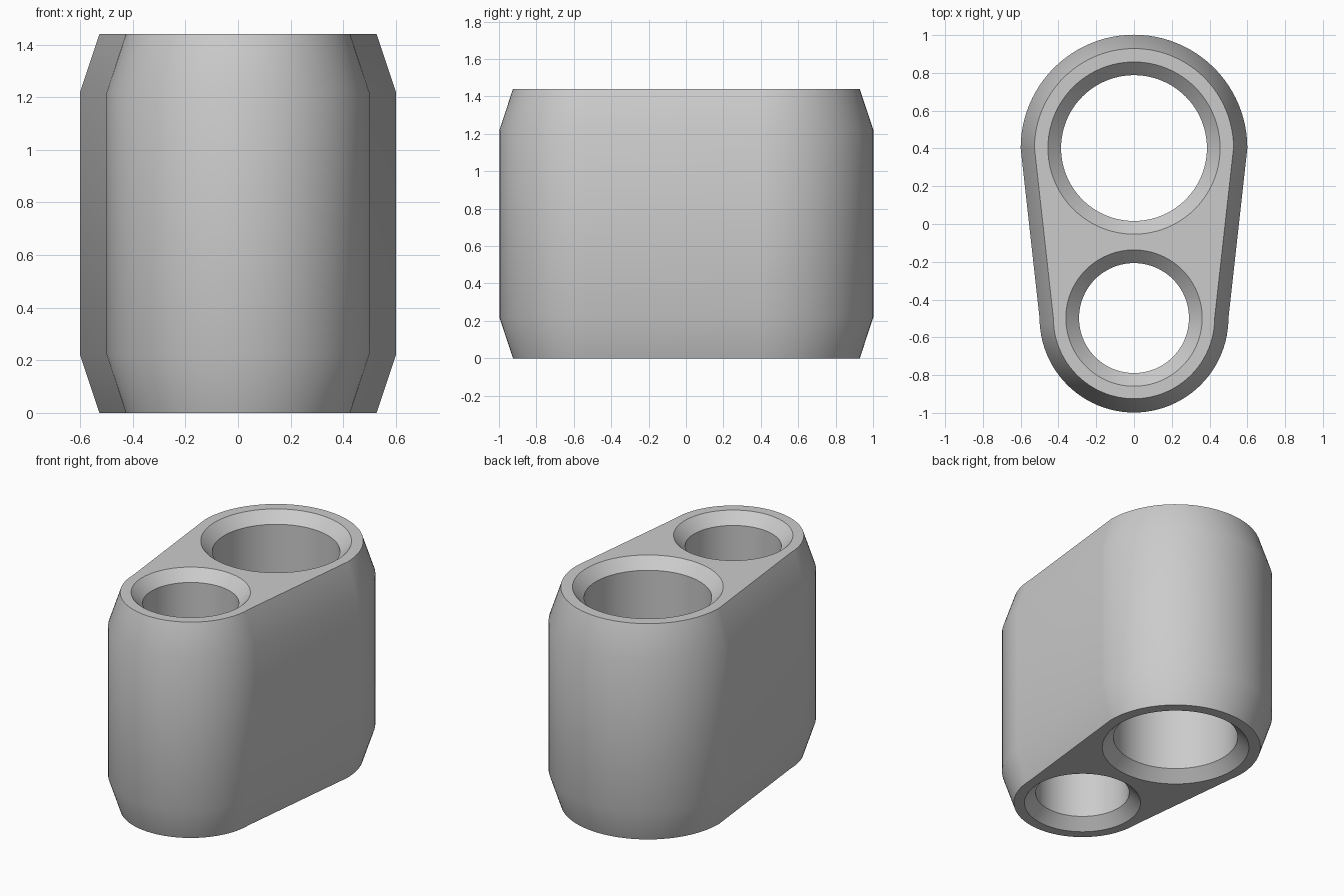
import bpy
import bmesh
from math import sin, cos, pi, radians

if "Cube" in bpy.data.objects:
    bpy.data.objects.remove(bpy.data.objects["Cube"], do_unlink=True)

HEIGHT = 1.44
BIG_Y, SMALL_Y = 0.402, -0.498
BIG_R, SMALL_R = 0.6, 0.5
EDGE_IN, EDGE_Z = 0.073, 0.22      # outer bevel inset and height
LIP = 0.07                         # 45 degree hole countersink
SEG = 48                           # segments per half circle


def arc(y, r, start, sweep, count):
    return [(r * cos(start + sweep * i / count), y + r * sin(start + sweep * i / count))
            for i in range(count + 1)]


def body_outline(inset):
    """Two half circles joined by straight tapering sides."""
    return (arc(BIG_Y, BIG_R - inset, 0, pi, SEG)
            + arc(SMALL_Y, SMALL_R - inset, pi, pi, SEG))


def circle(y, r):
    return arc(y, r, 0, 2 * pi, 2 * SEG)[:-1]


def skin(bm, levels):
    """Join stacked outlines with quads; return the bottom and top edge loops."""
    rings = [[bm.verts.new((x, y, z)) for x, y in pts] for pts, z in levels]
    n = len(rings[0])
    for low, high in zip(rings, rings[1:]):
        for i in range(n):
            j = (i + 1) % n
            bm.faces.new((low[i], low[j], high[j], high[i]))
    return [[bm.edges.get((ring[i], ring[(i + 1) % n])) for i in range(n)]
            for ring in (rings[0], rings[-1])]


bm = bmesh.new()

# Outer wall with bevelled ends
outer = skin(bm, [(body_outline(EDGE_IN), 0), (body_outline(0), EDGE_Z),
                  (body_outline(0), HEIGHT - EDGE_Z), (body_outline(EDGE_IN), HEIGHT)])


# Countersunk through holes
def hole(y, r):
    return skin(bm, [(circle(y, r + LIP), 0), (circle(y, r), LIP),
                     (circle(y, r), HEIGHT - LIP), (circle(y, r + LIP), HEIGHT)])


big_hole = hole(BIG_Y, 0.386)
small_hole = hole(SMALL_Y, 0.291)

# Flat end caps around both holes
for end, up in ((0, -1), (1, 1)):
    bmesh.ops.triangle_fill(bm, use_beauty=True, use_dissolve=False, normal=(0, 0, up),
                            edges=outer[end] + big_hole[end] + small_hole[end])
bmesh.ops.recalc_face_normals(bm, faces=bm.faces)

mesh = bpy.data.meshes.new("twin_hole_block")
bm.to_mesh(mesh)
bm.free()
block = bpy.data.objects.new("twin_hole_block", mesh)
bpy.context.collection.objects.link(block)

# Plain grey material
grey = bpy.data.materials.new("light_grey")
grey.use_nodes = True
colour = (0.6, 0.6, 0.6, 1)
grey.diffuse_color = colour
grey.node_tree.nodes["Principled BSDF"].inputs["Base Color"].default_value = colour
mesh.materials.append(grey)

# Smooth walls, sharp rims
for other in bpy.context.selected_objects:
    other.select_set(False)
block.select_set(True)
bpy.context.view_layer.objects.active = block
bpy.ops.object.shade_smooth_by_angle(angle=radians(30))
